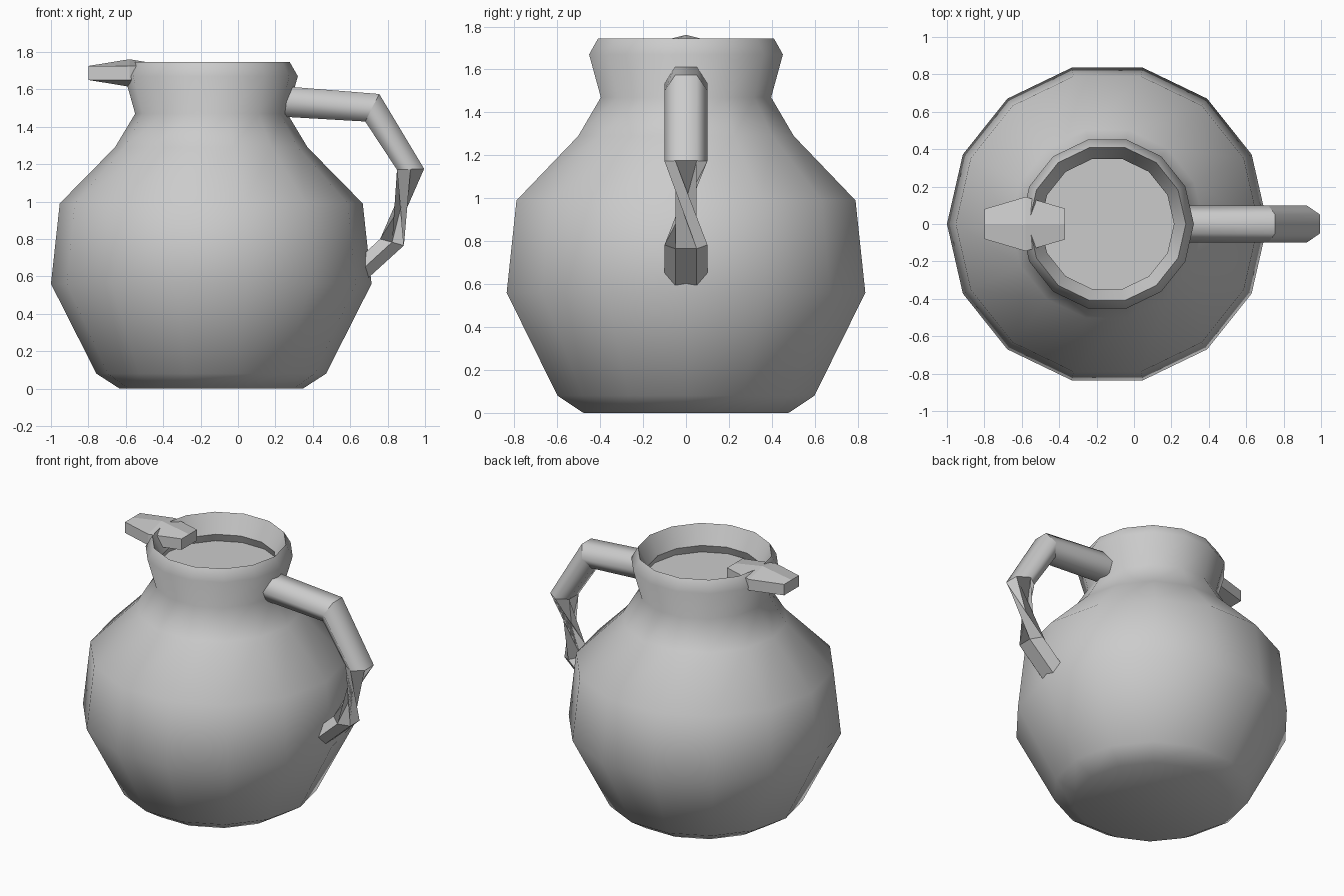
import bpy
import bmesh
from math import cos, sin, radians, tau

cube = bpy.data.objects.get("Cube")
if cube:
    bpy.data.objects.remove(cube, do_unlink=True)

GREY = (0.6, 0.6, 0.6, 1)
grey = bpy.data.materials.new("plain_grey")
grey.use_nodes = True
grey.diffuse_color = GREY
grey.node_tree.nodes["Principled BSDF"].inputs["Base Color"].default_value = GREY


def loft(name, rings, smooth=True, sharp_rings=()):
    """Skin equal-sized rings of points, cap both ends, crease chosen rings."""
    bm = bmesh.new()
    loops = [[bm.verts.new(p) for p in ring] for ring in rings]
    n = len(loops[0])
    for a, b in zip(loops, loops[1:]):
        for i in range(n):
            j = (i + 1) % n
            bm.faces.new((a[i], a[j], b[j], b[i]))
    bm.faces.new(loops[0])
    bm.faces.new(loops[-1])
    bmesh.ops.recalc_face_normals(bm, faces=bm.faces)
    for face in bm.faces:
        face.smooth = smooth
    for k in sharp_rings:
        for i in range(n):
            bm.edges.get((loops[k][i], loops[k][(i + 1) % n])).smooth = False
    mesh = bpy.data.meshes.new(name)
    bm.to_mesh(mesh)
    bm.free()
    mesh.materials.append(grey)
    obj = bpy.data.objects.new(name, mesh)
    bpy.context.collection.objects.link(obj)
    return obj


# Jug body: a fourteen-sided turned profile, up the outside and down into the neck
SIDES, AXIS_X = 14, -0.143
profile = [(0.49, 0), (0.614, 0.08), (0.857, 0.56), (0.81, 0.99),
           (0.515, 1.29), (0.407, 1.47), (0.463, 1.67), (0.42, 1.745),
           (0.357, 1.62), (0.38, 1.565)]
body_rings = [[(AXIS_X + r * cos(tau * i / SIDES), r * sin(tau * i / SIDES), z)
               for i in range(SIDES)] for r, z in profile]
loft("jug_body", body_rings, sharp_rings=(7, 8, 9))


# Spout: a flat six-sided bar, widest and ridged in the middle
def spout_ring(x, w, ridge):
    top, low = 1.725, 1.65
    return [(x, -w, low), (x, 0, low - ridge), (x, w, low),
            (x, w, top), (x, 0, top + ridge), (x, -w, top)]


loft("spout", [spout_ring(-0.8, 0.08, 0), spout_ring(-0.58, 0.145, 0.036),
               spout_ring(-0.37, 0.083, 0)], smooth=False)


# Handle: a six-sided tube given by its outer and inner edge at each bend
def handle_ring(outer, inner, twist=0):
    mid = [(a + b) / 2 for a, b in zip(outer, inner)]
    half = [(a - b) / 2 / sin(radians(60)) for a, b in zip(outer, inner)]
    ring = []
    for i in range(6):
        s = radians(60 * i + twist)
        ring.append((mid[0] + half[0] * sin(s), 0.1 * cos(s), mid[1] + half[1] * sin(s)))
    return ring


loft("upper_handle", [handle_ring((0.26, 1.615), (0.25, 1.453)),
                      handle_ring((0.755, 1.575), (0.68, 1.428)),
                      handle_ring((0.995, 1.175), (0.85, 1.17))],
     sharp_rings=(0, 1, 2))

# The lower handle is twisted a third of a turn, then runs into the body
loft("lower_handle", [handle_ring((0.995, 1.175), (0.85, 1.17)),
                      handle_ring((0.887, 0.765), (0.76, 0.8), -120),
                      handle_ring((0.7, 0.595), (0.575, 0.63), -120)],
     smooth=False)
